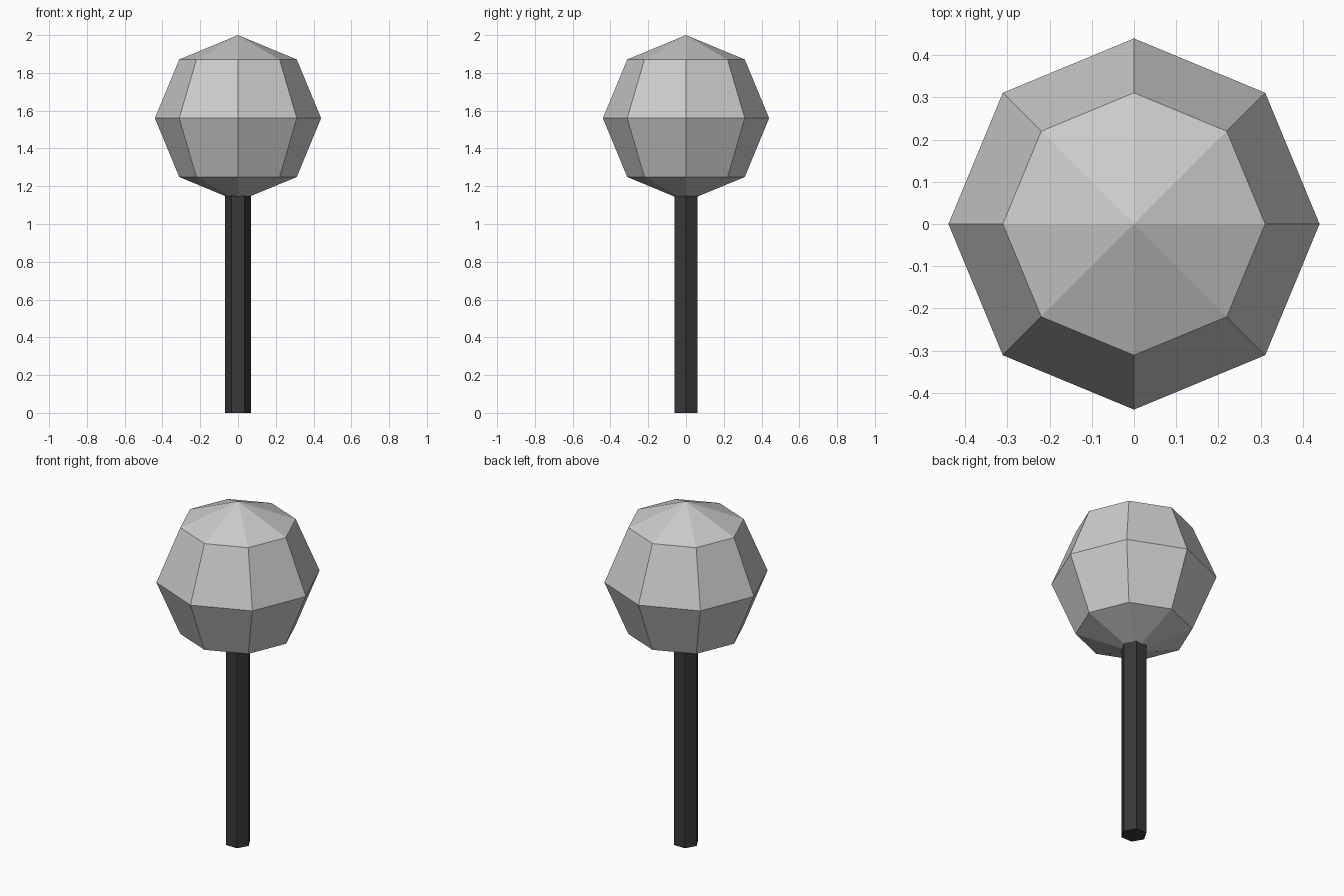
import bpy

if "Cube" in bpy.data.objects:
    bpy.data.objects.remove(bpy.data.objects["Cube"])

STICK_R, HEAD_R, HEAD_Z, STICK_TOP = 0.07, 0.44, 1.56, 1.20


def paint(obj, name, grey):
    mat = bpy.data.materials.new(name)
    mat.diffuse_color = (grey, grey, grey, 1)
    mat.use_nodes = True
    mat.node_tree.nodes["Principled BSDF"].inputs["Base Color"].default_value = mat.diffuse_color
    obj.data.materials.append(mat)


# Hexagonal stick with corners on the x axis, running up into the head
bpy.ops.mesh.primitive_cylinder_add(vertices=6, radius=STICK_R, depth=STICK_TOP,
                                    location=(0, 0, STICK_TOP / 2))
stick = bpy.context.object
stick.name = "stick"
stick.rotation_euler.z = 0.5235988
bpy.ops.object.transform_apply(location=False, rotation=True, scale=False)
paint(stick, "dark_stick", 0.04)

# Faceted round head, eight sides and four bands
bpy.ops.mesh.primitive_uv_sphere_add(segments=8, ring_count=4, radius=HEAD_R,
                                     location=(0, 0, HEAD_Z))
bpy.context.object.name = "head"
